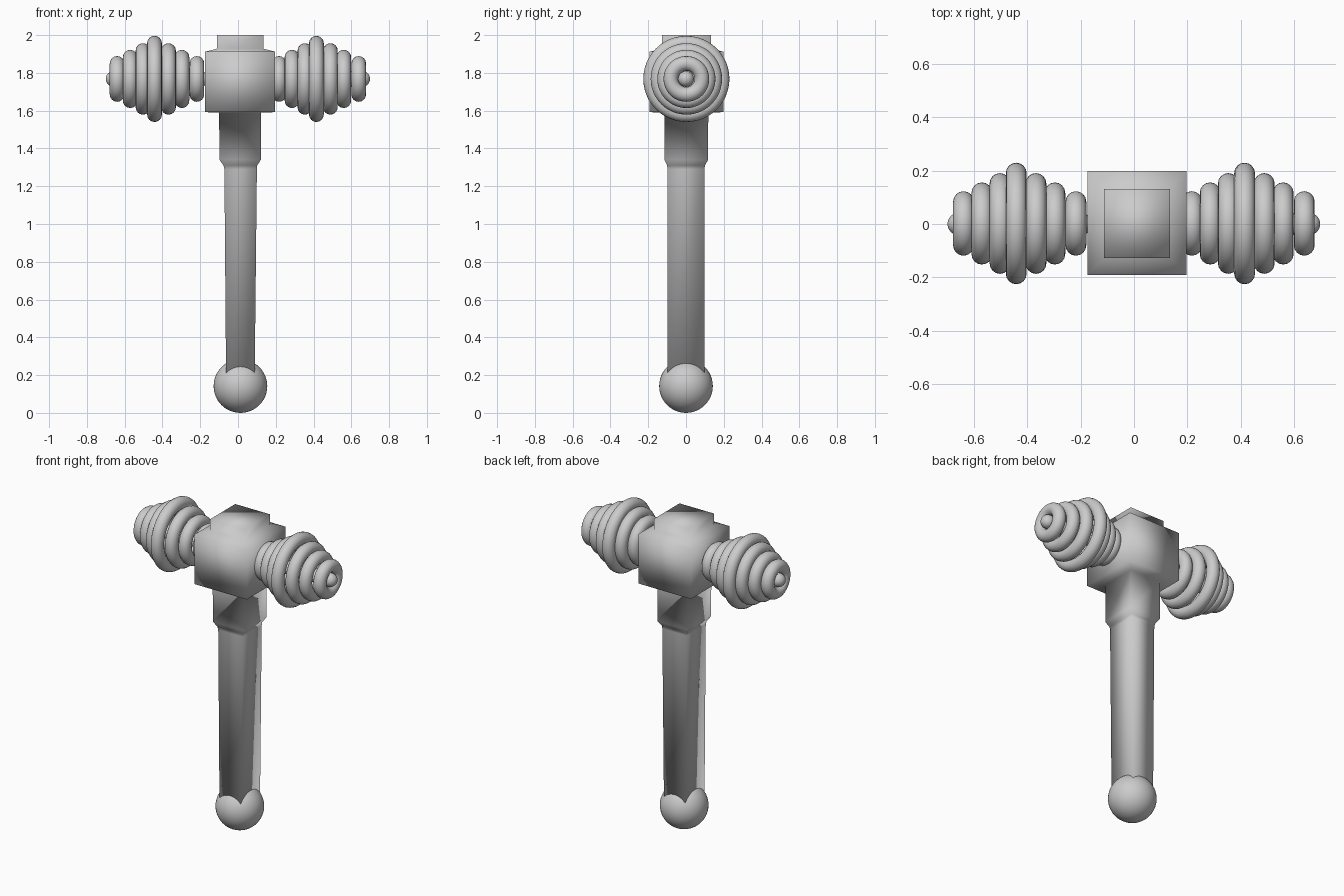
import bpy, bmesh
from math import pi, sin, cos

if "Cube" in bpy.data.objects:
    bpy.data.objects.remove(bpy.data.objects["Cube"])


def finish(bm, name):
    bmesh.ops.recalc_face_normals(bm, faces=bm.faces)
    mesh = bpy.data.meshes.new(name)
    bm.to_mesh(mesh)
    bm.free()
    obj = bpy.data.objects.new(name, mesh)
    bpy.context.collection.objects.link(obj)
    for p in mesh.polygons:
        p.use_smooth = True
    return obj


def box_stack(name, sections):
    """Rectangular sections (x0, x1, y0, y1, z) bridged into one solid."""
    bm = bmesh.new()
    loops = [[bm.verts.new((x, y, z)) for x, y in ((x0, y0), (x1, y0), (x1, y1), (x0, y1))]
             for x0, x1, y0, y1, z in sections]
    for a, b in zip(loops, loops[1:]):
        for i in range(4):
            j = (i + 1) % 4
            bm.faces.new((a[i], a[j], b[j], b[i]))
    bm.faces.new(loops[0])
    bm.faces.new(loops[-1])
    return finish(bm, name)


def capsule(name, x0, x1, r, z, segs=24, steps=6):
    """Round-ended rod along x."""
    bm = bmesh.new()
    prof = [(x0 + r - r * cos(a), r * sin(a))
            for a in (i * pi / 2 / steps for i in range(1, steps + 1))]
    prof += [(x0 + x1 - x, q) for x, q in reversed(prof)]
    rings = [[bm.verts.new((x, q * cos(2 * pi * k / segs), z + q * sin(2 * pi * k / segs)))
              for k in range(segs)] for x, q in prof]
    for a, b in zip(rings, rings[1:]):
        for k in range(segs):
            j = (k + 1) % segs
            bm.faces.new((a[k], a[j], b[j], b[k]))
    for ring, tip in ((rings[0], x0), (rings[-1], x1)):
        c = bm.verts.new((tip, 0, z))
        for k in range(segs):
            bm.faces.new((c, ring[k], ring[(k + 1) % segs]))
    return finish(bm, name)


# Handle, collar, head block and top cap as one smooth-shaded stack
box_stack("handle_and_head", [
    (-0.063, 0.088, -0.098, 0.098, 0.16),
    (-0.072, 0.100, -0.098, 0.098, 1.29),
    (-0.077, 0.102, -0.100, 0.100, 1.31),
    (-0.098, 0.121, -0.114, 0.117, 1.34),
    (-0.100, 0.122, -0.115, 0.118, 1.59),
    (-0.174, 0.197, -0.192, 0.199, 1.592),
    (-0.174, 0.197, -0.192, 0.199, 1.912),
    (-0.112, 0.135, -0.127, 0.132, 1.928),
    (-0.112, 0.135, -0.127, 0.132, 2.0),
])

# Ball pommel
bpy.ops.mesh.primitive_uv_sphere_add(segments=48, ring_count=24, radius=0.142,
                                     location=(0.013, 0, 0.142))
bpy.context.object.name = "pommel"
bpy.ops.object.shade_smooth()

# Ringed striking heads: the same set of rings on both sides
HEAD_Z, TUBE = 1.768, 0.039
RINGS = [(-0.64, 0.121), (-0.571, 0.154), (-0.503, 0.189), (-0.442, 0.228),
         (-0.368, 0.189), (-0.297, 0.154), (-0.218, 0.121)]
for side, shift in (("left", 0), ("right", 0.857)):
    for i, (x, r) in enumerate(RINGS):
        bpy.ops.mesh.primitive_torus_add(major_segments=48, minor_segments=16,
                                         major_radius=r - TUBE, minor_radius=TUBE,
                                         location=(x + shift, 0.002, HEAD_Z),
                                         rotation=(0, pi / 2, 0))
        bpy.context.object.name = f"{side}_ring_{i + 1}"
        bpy.ops.object.shade_smooth()
    # Core rod with rounded tip
    capsule(side + "_core", -0.70 + shift, -0.158 + shift, 0.042, HEAD_Z)
